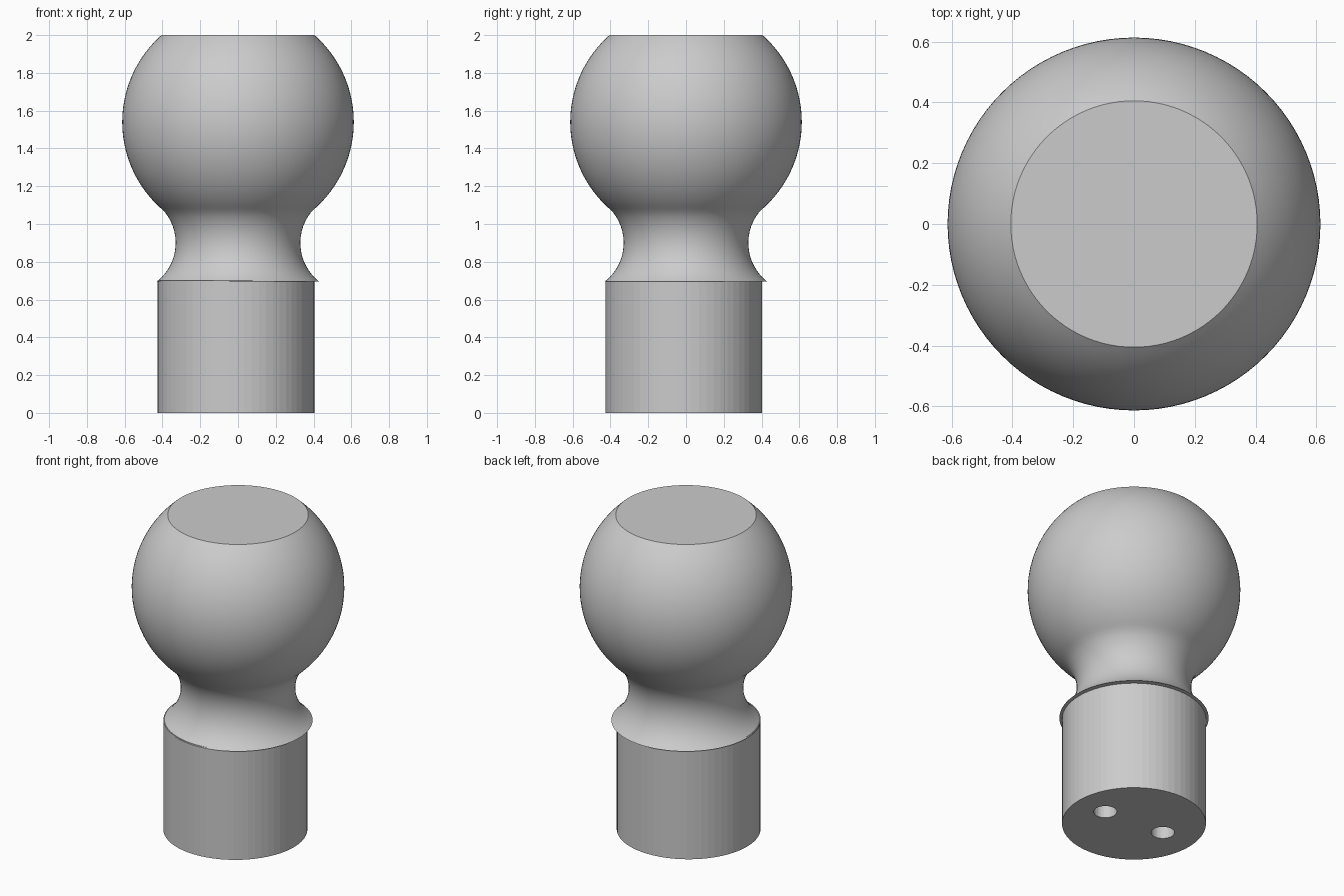
import bpy
import bmesh
import math
from mathutils import Matrix

if "Cube" in bpy.data.objects:
    bpy.data.objects.remove(bpy.data.objects["Cube"])

# One plain grey for every part
grey = bpy.data.materials.new("plain grey")
grey.use_nodes = True
colour = (0.6, 0.6, 0.6, 1)
grey.diffuse_color = colour
grey.node_tree.nodes["Principled BSDF"].inputs["Base Color"].default_value = colour


def add_object(name, bm):
    bmesh.ops.recalc_face_normals(bm, faces=bm.faces)
    mesh = bpy.data.meshes.new(name)
    bm.to_mesh(mesh)
    bm.free()
    mesh.materials.append(grey)
    obj = bpy.data.objects.new(name, mesh)
    bpy.context.collection.objects.link(obj)
    return obj


def activate(obj):
    bpy.ops.object.select_all(action="DESELECT")
    obj.select_set(True)
    bpy.context.view_layer.objects.active = obj


def lathe(name, profile, steps):
    bm = bmesh.new()
    verts = [bm.verts.new((r, 0, z)) for r, z in profile]
    edges = [bm.edges.new(pair) for pair in zip(verts, verts[1:])]
    bmesh.ops.spin(bm, geom=verts + edges, cent=(0, 0, 0), axis=(0, 0, 1),
                   angle=math.tau, steps=steps, use_duplicate=False)
    bmesh.ops.remove_doubles(bm, verts=bm.verts, dist=0.0001)
    return add_object(name, bm)


def cylinder(name, radius, bottom, top, x, y, sides):
    bm = bmesh.new()
    bmesh.ops.create_cone(bm, cap_ends=True, segments=sides, radius1=radius,
                          radius2=radius, depth=top - bottom,
                          matrix=Matrix.Translation((x, y, (bottom + top) / 2)))
    return add_object(name, bm)


# Ball with a flat top, flowing through a concave neck into a sharp collar
ball_radius, ball_z, top_z, seam_z = 0.613, 1.54, 2.0, 1.08
neck_radius, neck_z, neck_arc, collar_z = 0.33, 0.9, 0.26, 0.695
profile = [(0, collar_z)]
neck_steps = 16
start = math.asin((collar_z - neck_z) / neck_arc)
end = math.asin((seam_z - neck_z) / neck_arc)
for i in range(neck_steps):
    a = start + (end - start) * i / neck_steps
    profile.append((neck_radius + neck_arc * (1 - math.cos(a)),
                    neck_z + neck_arc * math.sin(a)))
ball_steps = 40
start = math.asin((seam_z - ball_z) / ball_radius)
end = math.asin((top_z - ball_z) / ball_radius)
for i in range(ball_steps + 1):
    a = start + (end - start) * i / ball_steps
    profile.append((ball_radius * math.cos(a), ball_z + ball_radius * math.sin(a)))
profile.append((0, top_z))
ball = lathe("ball_and_neck", profile, 96)
activate(ball)
bpy.ops.object.shade_smooth_by_angle(angle=math.radians(30))

# Faceted stem, set very slightly off the ball's axis
stem = cylinder("stem", 0.415, 0, 0.7, -0.01, -0.012, 64)

# Two blind pin holes in the underside
for side in (-1, 1):
    cutter = cylinder("pin_hole_cutter", 0.067, -0.1, 0.4, side * 0.204, side * -0.015, 32)
    cutter.hide_render = True
    cut = stem.modifiers.new("pin hole", "BOOLEAN")
    cut.operation = "DIFFERENCE"
    cut.solver = "EXACT"
    cut.object = cutter
    activate(stem)
    bpy.ops.object.modifier_apply(modifier=cut.name)
    bpy.data.objects.remove(cutter)
